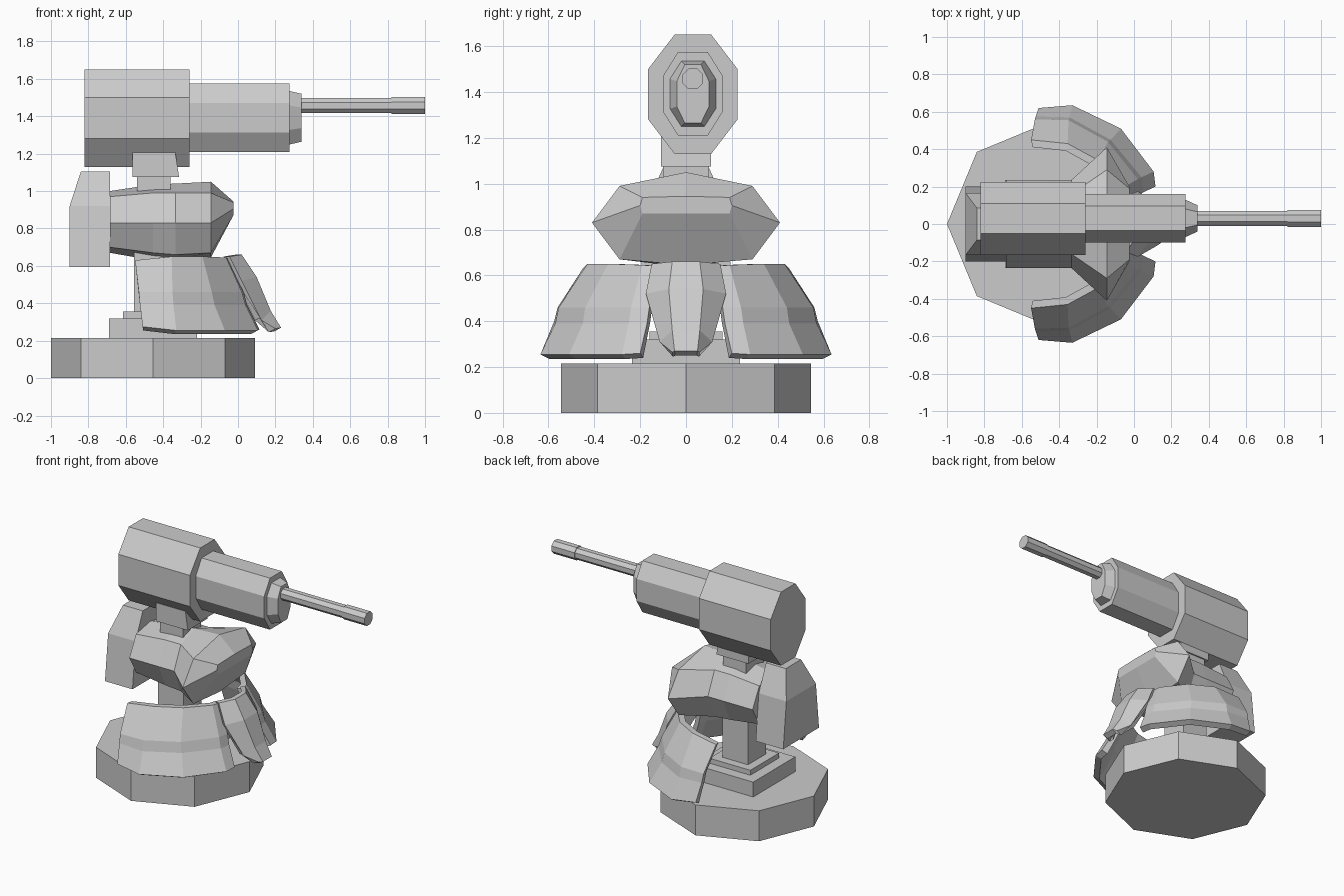
import bpy, bmesh, math
from mathutils import Vector

if "Cube" in bpy.data.objects:
    bpy.data.objects.remove(bpy.data.objects["Cube"])


def loft(name, loops):
    """Closed solid from matching closed loops of 3D points."""
    bm = bmesh.new()
    rings = [[bm.verts.new(p) for p in loop] for loop in loops]
    n = len(rings[0])
    for a, b in zip(rings, rings[1:]):
        for i in range(n):
            j = (i + 1) % n
            bm.faces.new((a[i], a[j], b[j], b[i]))
    bm.faces.new(rings[0][::-1])
    bm.faces.new(rings[-1])
    bmesh.ops.recalc_face_normals(bm, faces=bm.faces)
    me = bpy.data.meshes.new(name)
    bm.to_mesh(me)
    bm.free()
    ob = bpy.data.objects.new(name, me)
    bpy.context.collection.objects.link(ob)
    return ob


def box(name, x0, x1, y, z0, z1, top_x1=None):
    xt = x1 if top_x1 is None else top_x1
    loft(name, [[(x0, -y, z0), (x1, -y, z0), (x1, y, z0), (x0, y, z0)],
                [(x0, -y, z1), (xt, -y, z1), (xt, y, z1), (x0, y, z1)]])


def octagon(x, hw, hz, cw, cz, y, z):
    """Chamfered rectangle in the YZ plane at x."""
    q = [(cw, hz), (hw, cz), (hw, -cz), (cw, -hz),
         (-cw, -hz), (-hw, -cz), (-hw, cz), (-cw, hz)]
    return [(x, y + a, z + b) for a, b in q]


def mirrored(x, half):
    """Half outline (y, z) from top centre to bottom centre, mirrored in y."""
    return [(x, y, z) for y, z in half] + [(x, -y, z) for y, z in half[-2:0:-1]]


AX = -0.455

# Base, stepped plinth and column
ring = [(AX + 0.545 * math.cos(i * math.pi / 4), 0.545 * math.sin(i * math.pi / 4))
        for i in range(8)]
loft("base", [[(x, y, z) for x, y in ring] for z in (0, 0.215)])
for nm, h, z0, z1 in (("plinth_lower", 0.235, 0.215, 0.32),
                      ("plinth_upper", 0.16, 0.32, 0.355),
                      ("column", 0.1, 0.355, 0.75)):
    box(nm, AX - h, AX + h, h, z0, z1)

# Faceted body
loft("body", [
    mirrored(-0.685, [(0, 1.0), (0.16, 0.97), (0.235, 0.83), (0.16, 0.70), (0, 0.67)]),
    mirrored(-0.455, [(0, 1.035), (0.16, 0.99), (0.235, 0.83), (0.16, 0.67), (0, 0.63)]),
    mirrored(-0.335, [(0, 1.04), (0.16, 0.99), (0.235, 0.83), (0.16, 0.66), (0, 0.635)]),
    mirrored(-0.145, [(0, 1.05), (0.29, 0.99), (0.41, 0.83), (0.29, 0.67), (0, 0.645)]),
    mirrored(-0.025, [(0, 0.945), (0.19, 0.94), (0.2, 0.905), (0.19, 0.87), (0, 0.87)])])

# Back pack
loft("back_pack", [[(-0.685, -w, z), (-0.685, w, z), (xb, w, z), (xb, -w, z)]
                   for z, w, xb in ((0.595, 0.2, -0.9), (0.92, 0.165, -0.9), (1.105, 0.085, -0.84))])

# Neck
box("neck_lower", -0.54, -0.36, 0.1, 0.98, 1.075)
box("neck_upper", -0.565, -0.315, 0.11, 1.075, 1.205, -0.335)

# Gun housing, front housing, muzzle and barrel
GY = 0.03
for nm, ends in (
        ("gun_housing", [(-0.82, 0.195, 0.26, 0.08, 0.11, 1.39), (-0.26, 0.195, 0.26, 0.08, 0.11, 1.39)]),
        ("gun_front", [(-0.26, 0.13, 0.182, 0.065, 0.078, 1.392), (0.275, 0.13, 0.182, 0.065, 0.078, 1.392)]),
        ("muzzle", [(0.275, 0.1, 0.143, 0.05, 0.065, 1.392), (0.34, 0.07, 0.128, 0.035, 0.055, 1.392)]),
        ("barrel", [(0.33, 0.04, 0.04, 0.017, 0.017, 1.457), (0.82, 0.04, 0.04, 0.017, 0.017, 1.457)]),
        ("barrel_tip", [(0.82, 0.045, 0.045, 0.019, 0.019, 1.457), (1.0, 0.045, 0.045, 0.019, 0.019, 1.457)])):
    loft(nm, [octagon(x, hw, hz, cw, cz, GY, z) for x, hw, hz, cw, cz, z in ends])


def shield(name, columns, side, t):
    """Curved plate: each column of outer points gets an inner copy nearer the axis."""
    loops = []
    for col in columns:
        outer = [Vector((x, y * side, z)) for x, y, z in col]
        inner = []
        for i, p in enumerate(outer):
            d = Vector((AX - p.x, -p.y, 0)).normalized() * t
            inner.append(p + d + Vector((0, 0, -0.02 if i == len(outer) - 1 else 0)))
        loops.append(outer + inner[::-1])
    loft(name, loops)


# Side skirt shields
skirt = [
    [(-0.55, 0.45, 0.63), (-0.53, 0.56, 0.46), (-0.525, 0.575, 0.40), (-0.51, 0.62, 0.275)],
    [(-0.355, 0.43, 0.65), (-0.35, 0.555, 0.46), (-0.345, 0.57, 0.39), (-0.33, 0.635, 0.255)],
    [(-0.19, 0.34, 0.65), (-0.14, 0.44, 0.46), (-0.125, 0.45, 0.39), (-0.07, 0.51, 0.255)],
    [(-0.065, 0.19, 0.645), (0.02, 0.24, 0.46), (0.04, 0.25, 0.39), (0.105, 0.28, 0.255)],
    [(-0.055, 0.13, 0.64), (0.03, 0.16, 0.46), (0.05, 0.17, 0.39), (0.115, 0.2, 0.26)]]
shield("side_shield_left", skirt, 1, 0.04)
shield("side_shield_right", skirt, -1, 0.04)

# Front shield
edge = [(-0.045, 0.15, 0.65), (0.02, 0.175, 0.52), (0.125, 0.115, 0.31), (0.2, 0.06, 0.265)]
mid = [(0.02, 0.06, 0.66), (0.1, 0.075, 0.54), (0.175, 0.06, 0.36), (0.23, 0.05, 0.27)]
flip = lambda c: [(x, -y, z) for x, y, z in c]
shield("front_shield", [edge, mid, flip(mid), flip(edge)], 1, 0.035)
